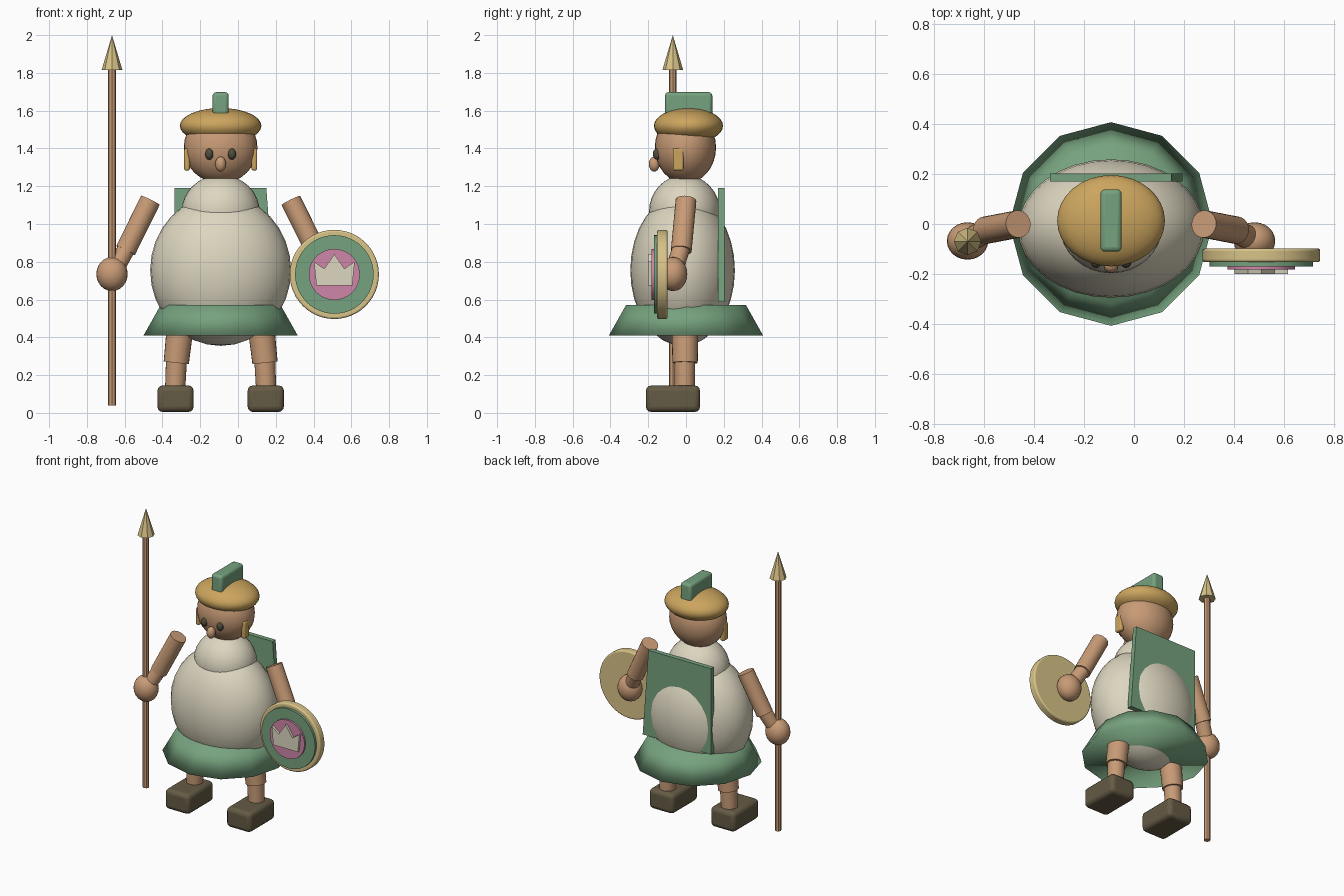
import bpy
import bmesh
from math import radians, pi
from mathutils import Vector, Matrix

default_cube = bpy.data.objects.get("Cube")
if default_cube:
    bpy.data.objects.remove(default_cube)

MIDDLE = -0.092  # x of the figure's own plane of symmetry


def make_material(name, hex_code):
    channels = [int(hex_code[i:i + 2], 16) / 255 for i in (0, 2, 4)]
    linear = [((c + 0.055) / 1.055) ** 2.4 for c in channels] + [1]
    material = bpy.data.materials.new(name)
    material.use_nodes = True
    material.diffuse_color = linear
    material.node_tree.nodes["Principled BSDF"].inputs["Base Color"].default_value = linear
    return material


skin = make_material("warm skin and wood", "C89B76")
cream = make_material("cream cloth", "DDD6C0")
green = make_material("sage green", "76A27E")
gold = make_material("ochre gold", "CCA55E")
pale_gold = make_material("pale gold", "D8C388")
pink = make_material("rose pink", "CE86A8")
boot = make_material("dark brown leather", "655B45")
eye_dark = make_material("eye dark", "514D3E")


def finish(name, bm, material, smooth_angle=None, bevel=0):
    """Turn a bmesh into a named object with one colour."""
    bmesh.ops.recalc_face_normals(bm, faces=bm.faces[:])
    mesh = bpy.data.meshes.new(name)
    bm.to_mesh(mesh)
    bm.free()
    mesh.materials.append(material)
    obj = bpy.data.objects.new(name, mesh)
    bpy.context.collection.objects.link(obj)
    if bevel:
        modifier = obj.modifiers.new("soft edges", 'BEVEL')
        modifier.width = bevel
        modifier.segments = 3
        modifier.limit_method = 'ANGLE'
    if smooth_angle:
        bpy.ops.object.select_all(action='DESELECT')
        obj.select_set(True)
        bpy.context.view_layer.objects.active = obj
        bpy.ops.object.shade_smooth_by_angle(angle=radians(smooth_angle))
    return obj


def ellipsoid(name, center, radii, material, segments=32):
    bm = bmesh.new()
    bmesh.ops.create_uvsphere(bm, u_segments=segments, v_segments=segments // 2, radius=1)
    bm.transform(Matrix.Translation(center) @ Matrix.Diagonal((*radii, 1)))
    return finish(name, bm, material, 180)


def rod(name, start, end, r_start, r_end, material, segments=24, smooth=40, bevel=0):
    start, end = Vector(start), Vector(end)
    axis = end - start
    bm = bmesh.new()
    bmesh.ops.create_cone(bm, cap_ends=True, segments=segments, radius1=r_start,
                          radius2=r_end, depth=axis.length)
    turn = axis.to_track_quat('Z', 'Y').to_matrix().to_4x4()
    bm.transform(Matrix.Translation((start + end) / 2) @ turn)
    return finish(name, bm, material, smooth, bevel)


def box(name, center, size, material, bevel=0):
    bm = bmesh.new()
    bmesh.ops.create_cube(bm, size=1)
    bm.transform(Matrix.Translation(center) @ Matrix.Diagonal((*size, 1)))
    return finish(name, bm, material, 40 if bevel else None, bevel)


def plate(name, outline, y_front, y_back, material):
    """Extrude an outline of (x, z) points along y."""
    bm = bmesh.new()
    face = bm.faces.new([bm.verts.new((x, y_front, z)) for x, z in outline])
    moved = bmesh.ops.extrude_face_region(bm, geom=[face])["geom"]
    verts = [v for v in moved if isinstance(v, bmesh.types.BMVert)]
    bmesh.ops.translate(bm, verts=verts, vec=(0, y_back - y_front, 0))
    return finish(name, bm, material)


# Torso, collar and head
ellipsoid("body", (MIDDLE, -0.018, 0.755), (0.373, 0.277, 0.4), cream)
ellipsoid("collar", (MIDDLE, -0.008, 1.065), (0.207, 0.188, 0.195), cream)
ellipsoid("head", (MIDDLE, -0.003, 1.405), (0.195, 0.162, 0.19), skin)
ellipsoid("nose", (MIDDLE, -0.168, 1.317), (0.029, 0.029, 0.04), skin, 16)

# Cap with its crest
ellipsoid("cap", (MIDDLE, 0.013, 1.52), (0.216, 0.183, 0.094), gold)
box("cap_crest", (MIDDLE, 0.014, 1.625), (0.085, 0.25, 0.145), green, 0.018)

# Skirt: a twelve-sided flared ring with soft shading
skirt = rod("skirt", (MIDDLE, 0, 0.41), (MIDDLE, 0, 0.57), 0.408, 0.318, green, 12, 180)

# Cape board on the back, flared on one side
plate("cape", [(-0.336, 1.19), (0.15, 1.19), (0.195, 0.587), (-0.336, 0.587)],
      0.17, 0.203, green)

# Paired parts
for side, label in ((-1, "right"), (1, "left")):
    def at(offset, y, z):
        return (MIDDLE + side * offset, y, z)

    ellipsoid(label + "_eye", at(0.06, -0.152, 1.37), (0.022, 0.024, 0.03), eye_dark, 16)
    box(label + "_ear_flap", at(0.178, -0.041, 1.342), (0.03, 0.056, 0.118), gold, 0.01)

    rod(label + "_upper_arm", at(0.372, 0, 1.125), at(0.503, -0.025, 0.86), 0.055, 0.055, skin)
    rod(label + "_forearm", at(0.488, -0.02, 0.89), at(0.572, -0.068, 0.735), 0.047, 0.047, skin)
    ellipsoid(label + "_hand", at(0.575, -0.068, 0.735), (0.083, 0.075, 0.09), skin, 24)

    rod(label + "_thigh", at(0.207, -0.005, 0.52), at(0.235, -0.005, 0.265), 0.072, 0.067, skin)
    rod(label + "_shin", at(0.232, -0.007, 0.32), at(0.242, -0.007, 0.1), 0.056, 0.053, skin)
    box(label + "_boot", at(0.239, -0.069, 0.075), (0.192, 0.286, 0.14), boot, 0.028)

# Spear in the right hand
spear_x, spear_y = -0.667, -0.07
rod("spear_shaft", (spear_x, spear_y, 0.04), (spear_x, spear_y, 1.83), 0.021, 0.021, skin, 8)
rod("spear_tip", (spear_x, spear_y, 1.815), (spear_x, spear_y, 2), 0.055, 0, pale_gold, 8, 30)

# Layered round shield on the left hand
shield_x, shield_z = 0.51, 0.733
layers = (("shield_rim", 0.236, -0.098, -0.153, pale_gold, 0.01),
          ("shield_field", 0.208, -0.14, -0.17, green, 0),
          ("shield_boss", 0.135, -0.16, -0.183, pink, 0))
for name, radius, back, front, material, bevel in layers:
    rod(name, (shield_x, back, shield_z), (shield_x, front, shield_z),
        radius, radius, material, 48, 40, bevel)

# Crown emblem: mirrored half outline
half = [(0.095, -0.058), (0.108, 0.068), (0.053, 0.03)]
outline = half + [(0, 0.108)] + [(-x, z) for x, z in reversed(half)]
plate("shield_crown", [(shield_x + x, shield_z + z) for x, z in outline], -0.2, -0.175, cream)
